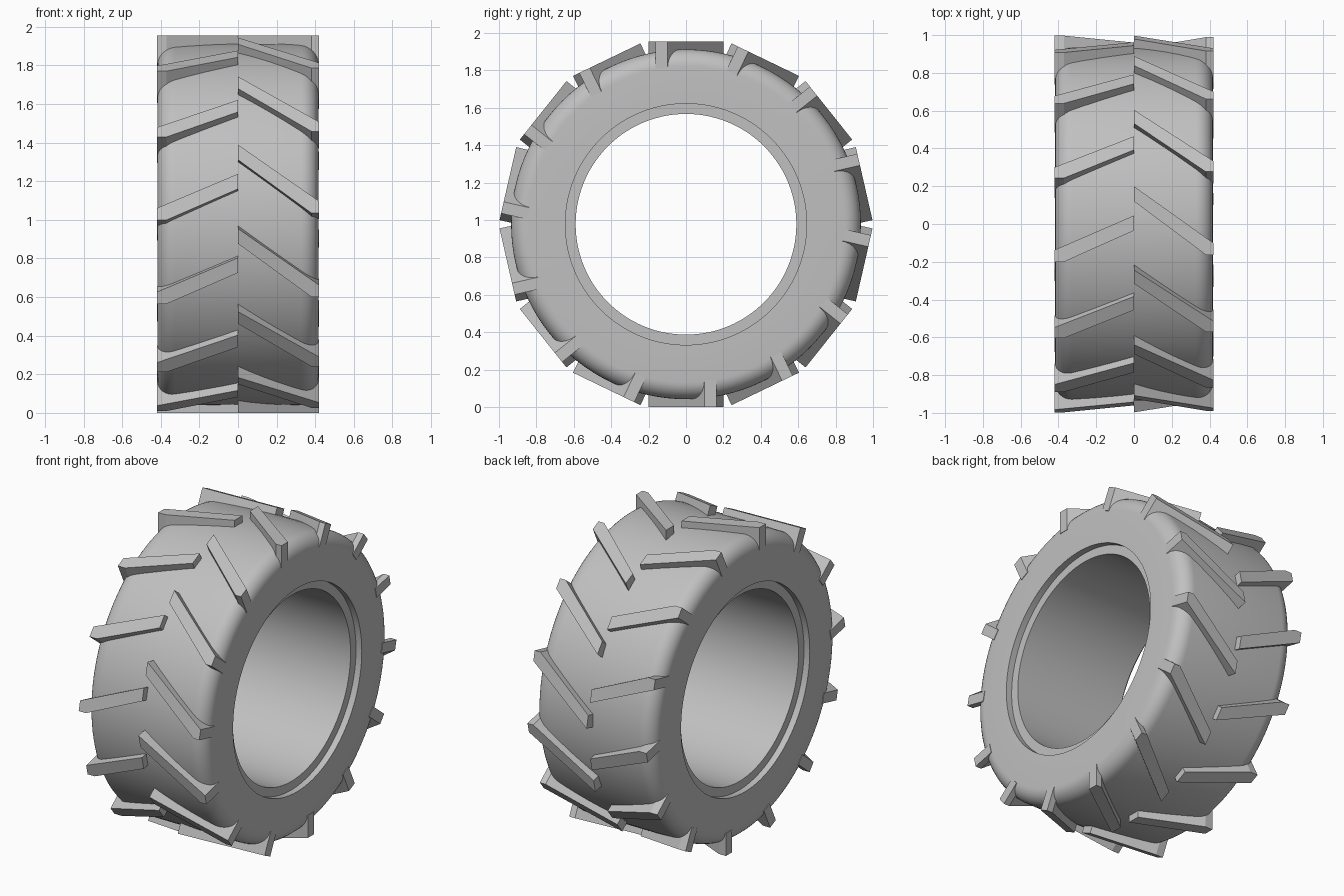
import bpy, bmesh
from math import pi, sin, cos, radians
from mathutils import Matrix, Vector

cube = bpy.data.objects.get("Cube")
if cube:
    bpy.data.objects.remove(cube, do_unlink=True)

FLAT = 0.977        # axle height, also distance from axle to lug tops
HALF_WIDTH = 0.417
TREAD, BORE, LIP = 0.935, 0.59, 0.645
SHOULDER, RECESS = 0.09, 0.04
LUGS = 14

rubber = bpy.data.materials.new("grey rubber")
rubber.use_nodes = True
grey = (0.53, 0.53, 0.53, 1)
rubber.diffuse_color = grey
rubber.node_tree.nodes["Principled BSDF"].inputs["Base Color"].default_value = grey


def make_object(name, bm):
    bmesh.ops.recalc_face_normals(bm, faces=bm.faces)
    mesh = bpy.data.meshes.new(name)
    bm.to_mesh(mesh)
    bm.free()
    mesh.materials.append(rubber)
    obj = bpy.data.objects.new(name, mesh)
    obj.location.z = FLAT
    bpy.context.collection.objects.link(obj)
    return obj


# Tyre body: half cross-section (x, radius), mirrored, then spun about the axle
half = [(HALF_WIDTH - RECESS, BORE), (HALF_WIDTH - RECESS, LIP), (HALF_WIDTH, LIP)]
for i in range(9):
    a = i / 8 * pi / 2
    half.append((HALF_WIDTH - SHOULDER * (1 - cos(a)), TREAD - SHOULDER * (1 - sin(a))))
section = half + [(-x, r) for x, r in reversed(half)]

bm = bmesh.new()
ring = [bm.verts.new((x, 0, r)) for x, r in section]
edges = [bm.edges.new((v, ring[(i + 1) % len(ring)])) for i, v in enumerate(ring)]
bmesh.ops.spin(bm, geom=ring + edges, cent=(0, 0, 0), axis=(1, 0, 0),
               angle=2 * pi, steps=112, use_merge=True)
bmesh.ops.remove_doubles(bm, verts=bm.verts, dist=0.0001)
body = make_object("tyre_body", bm)
bpy.context.view_layer.objects.active = body
body.select_set(True)
bpy.ops.object.shade_smooth_by_angle(angle=radians(35))
body.select_set(False)

# Tread lugs: slanted bars with a flat top, one outline for each side
outlines = {
    "left": [(0, 0.2), (0.42, -0.1), (0.42, -0.163), (0.38, -0.163), (0, 0.12)],
    "right": [(0, 0.045), (-0.42, -0.137), (-0.42, -0.2), (-0.37, -0.2), (0, -0.035)],
}
for side, outline in outlines.items():
    bm = bmesh.new()
    base = bm.faces.new([bm.verts.new((x, y, 0.835)) for x, y in outline])
    top = bmesh.ops.extrude_face_region(bm, geom=[base])["geom"]
    bmesh.ops.translate(bm, vec=Vector((0, 0, FLAT - 0.835)),
                        verts=[g for g in top if isinstance(g, bmesh.types.BMVert)])
    if not any(f.normal.z < -0.9 for f in bm.faces):
        bm.normal_update()
    first = make_object(f"{side}_lug_1", bm)
    for n in range(1, LUGS):
        lug = first.copy()
        lug.name = f"{side}_lug_{n + 1}"
        lug.rotation_euler.x = 2 * pi * n / LUGS
        bpy.context.collection.objects.link(lug)
